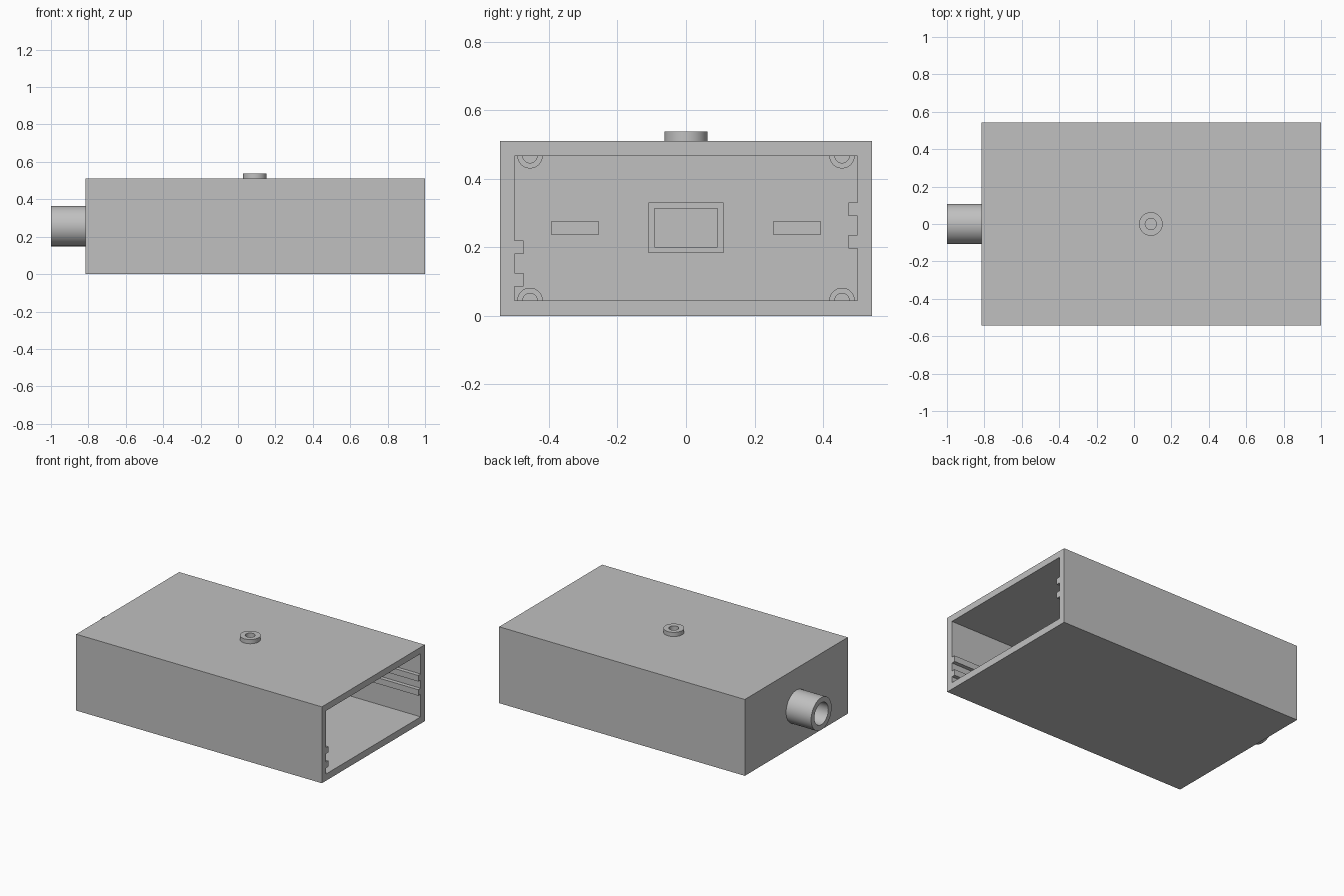
import bpy, bmesh, math
from mathutils import Matrix, Vector

if "Cube" in bpy.data.objects:
    bpy.data.objects.remove(bpy.data.objects["Cube"], do_unlink=True)

# Single matte grey
grey = bpy.data.materials.new("grey_plastic")
grey.use_nodes = True
grey.diffuse_color = (0.53, 0.53, 0.53, 1)
bsdf = next(n for n in grey.node_tree.nodes if n.type == "BSDF_PRINCIPLED")
bsdf.inputs["Base Color"].default_value = grey.diffuse_color

BACK, FRONT = -0.815, 1.0       # closed and open ends of the case
HALF_Y, HEIGHT = 0.543, 0.51
IN_Y, IN_LOW, IN_HIGH = 0.5, 0.045, 0.467
INNER_BACK = BACK + 0.045
MID_Z = 0.257


def add(name, bm):
    bmesh.ops.recalc_face_normals(bm, faces=bm.faces)
    mesh = bpy.data.meshes.new(name)
    bm.to_mesh(mesh)
    bm.free()
    mesh.materials.append(grey)
    ob = bpy.data.objects.new(name, mesh)
    bpy.context.collection.objects.link(ob)
    return ob


def select(ob):
    bpy.ops.object.select_all(action="DESELECT")
    ob.select_set(True)
    bpy.context.view_layer.objects.active = ob


def box(name, xs, ys, zs):
    bm = bmesh.new()
    low, high = (Vector(p) for p in zip(xs, ys, zs))
    size = Matrix.Diagonal((*(high - low), 1))
    bmesh.ops.create_cube(bm, size=1, matrix=Matrix.Translation((low + high) / 2) @ size)
    return add(name, bm)


def tube(name, base, axis, outer, inner, length, sink=0.02):
    """Lathed ring standing on base, sunk a little into the wall; inner 0 is solid."""
    profile = [(inner, -sink), (outer, -sink), (outer, length), (inner, length)]
    bm = bmesh.new()
    verts = [bm.verts.new((r, 0, h)) for r, h in profile]
    edges = [bm.edges.new((verts[i], verts[(i + 1) % 4])) for i in range(4)]
    bmesh.ops.spin(bm, geom=verts + edges, cent=(0, 0, 0), axis=(0, 0, 1),
                   angle=math.tau, steps=48)
    bmesh.ops.remove_doubles(bm, verts=bm.verts, dist=0.0001)
    turn = Vector((0, 0, 1)).rotation_difference(Vector(axis)).to_matrix().to_4x4()
    bm.transform(Matrix.Translation(base) @ turn)
    ob = add(name, bm)
    select(ob)
    bpy.ops.object.shade_smooth_by_angle(angle=math.radians(35))
    return ob


def cut(target, cutter):
    mod = target.modifiers.new("cut", "BOOLEAN")
    mod.operation, mod.solver, mod.object = "DIFFERENCE", "EXACT", cutter
    select(target)
    bpy.ops.object.modifier_apply(modifier=mod.name)
    bpy.data.objects.remove(cutter, do_unlink=True)


# Case: hollow box open at one end
case = box("case", (BACK, FRONT), (-HALF_Y, HALF_Y), (0, HEIGHT))
cut(case, box("cavity", (INNER_BACK, FRONT + 0.1), (-IN_Y, IN_Y), (IN_LOW, IN_HIGH)))

# Keyhole recesses inside the end wall
floor_x, open_x = INNER_BACK - 0.02, INNER_BACK + 0.05
for side in (-1, 1):
    cut(case, box("slot", (floor_x, open_x), sorted((side * 0.255, side * 0.393)),
                  (MID_Z - 0.019, MID_Z + 0.019)))
    bm = bmesh.new()
    bmesh.ops.create_cone(bm, cap_ends=True, segments=40, radius1=0.045, radius2=0.045,
                          depth=open_x - floor_x)
    bm.transform(Matrix.Translation(((floor_x + open_x) / 2, side * 0.256, MID_Z))
                 @ Matrix.Rotation(math.pi / 2, 4, "Y"))
    cut(case, add("round_hole", bm))

# Rectangular socket frame on the inside of the end wall
frame = box("socket_frame", (INNER_BACK - 0.005, INNER_BACK + 0.04),
            (-0.109, 0.109), (MID_Z - 0.073, MID_Z + 0.073))
cut(frame, box("socket_opening", (INNER_BACK - 0.02, INNER_BACK + 0.1),
               (-0.092, 0.092), (MID_Z - 0.056, MID_Z + 0.056)))

# Circuit board guide rails along both side walls
for side, name, heights in ((-1, "right_rail", (0.105, 0.2)), (1, "left_rail", (0.216, 0.311))):
    for i, z in enumerate(heights):
        box(f"{name}_{i + 1}", (INNER_BACK - 0.005, FRONT),
            sorted((side * (IN_Y + 0.005), side * 0.474)), (z - 0.02, z + 0.02))

# Screw posts in the four inner corners, half sunk in floor and ceiling
for y in (-0.455, 0.455):
    for z in (IN_LOW, IN_HIGH):
        tube("screw_post", (INNER_BACK, y, z), (1, 0, 0), 0.037, 0.021, 0.2)

# Cable sleeve on the closed end and button collar on top
tube("cable_sleeve", (BACK, 0, MID_Z), (-1, 0, 0), 0.108, 0.073, 1 + BACK)
tube("button_collar", (0.09, 0, HEIGHT), (0, 0, 1), 0.063, 0.03, 0.028)
